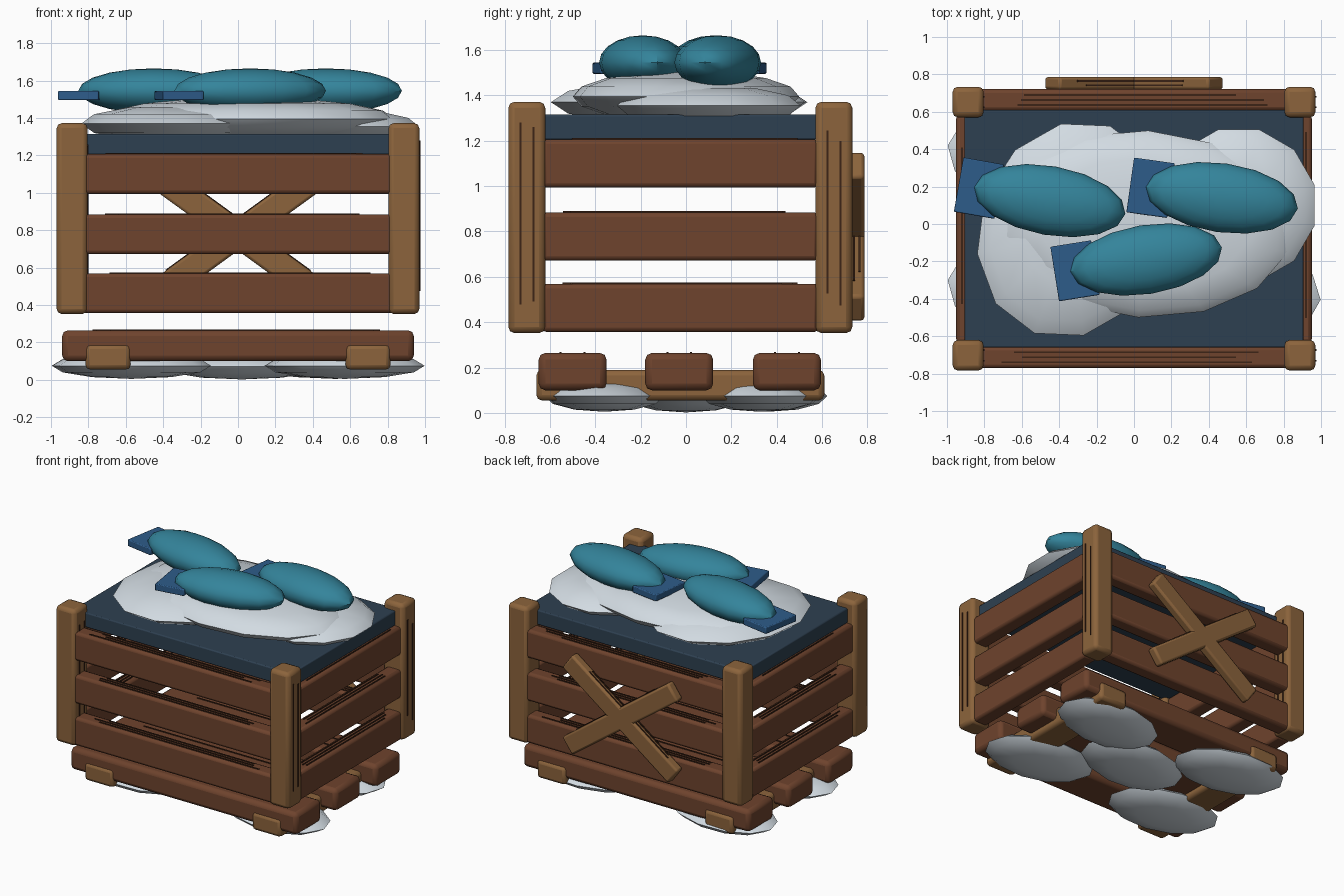
import bpy
import random
from math import radians
from mathutils import Matrix, Vector, Euler

random.seed(4)
if "Cube" in bpy.data.objects:
    bpy.data.objects.remove(bpy.data.objects["Cube"])


def material(name, r, g, b):
    m = bpy.data.materials.new(name)
    m.use_nodes = True
    m.diffuse_color = (r, g, b, 1)
    m.node_tree.nodes["Principled BSDF"].inputs["Base Color"].default_value = (r, g, b, 1)
    return m


BROWN = material("red brown wood", 0.156, 0.056, 0.026)
TAN = material("tan wood", 0.262, 0.127, 0.045)
GRAIN = material("dark grain", 0.045, 0.017, 0.008)
NAVY = material("navy lid", 0.027, 0.051, 0.082)
SNOW = material("snow white", 0.645, 0.708, 0.76)
TEAL = material("teal skin", 0.034, 0.231, 0.328)
BLUE = material("blue fin", 0.027, 0.107, 0.254)


def finish(obj, name, mat):
    obj.name = name
    obj.data.materials.append(mat)
    bpy.ops.object.shade_smooth_by_angle(angle=radians(40))
    return obj


def box(name, loc, size, mat, rot=(0, 0, 0), bevel=0.0):
    """Box with optional rounded edges."""
    bpy.ops.mesh.primitive_cube_add(size=1, location=loc, rotation=rot)
    obj = bpy.context.object
    obj.data.transform(Matrix.Diagonal((*size, 1)))
    if bevel:
        mod = obj.modifiers.new("rounded edges", "BEVEL")
        mod.width, mod.segments = bevel, 2
    return finish(obj, name, mat)


def blob(name, loc, radii, mat, turn=0, segments=12, rings=6):
    """Flattened ball."""
    bpy.ops.mesh.primitive_uv_sphere_add(segments=segments, ring_count=rings, location=loc,
                                         rotation=(0, 0, radians(turn)))
    obj = bpy.context.object
    obj.data.transform(Matrix.Diagonal((*radii, 1)))
    finish(obj, name, mat)
    bpy.ops.object.shade_smooth()
    return obj


def plank(name, loc, size, mat, rot=(0, 0, 0), bevel=0.02, lines=3):
    """Timber along its own x, with thin grain strips on its own top."""
    box(name, loc, size, mat, rot, bevel)
    turn = Euler(rot).to_matrix()
    for i in range(lines):
        across = ((i + 0.5) / lines - 0.5) * size[1] * 0.7
        long = size[0] * random.uniform(0.68, 0.82)
        shift = random.uniform(-0.03, 0.03) * size[0]
        offset = turn @ Vector((shift, across, size[2] / 2 + 0.001))
        box(name + "_grain", Vector(loc) + offset, (long, 0.009, 0.008), GRAIN, rot)


CY = -0.025          # middle of the crate front to back
SLATS = (0.463, 0.778, 1.1)

# Crate: corner posts
for sx in (-1, 1):
    for sy in (-1, 1):
        plank("corner_post", (sx * 0.887, CY + sy * 0.677, 0.862), (1.02, 0.163, 0.165),
              TAN, (0, radians(90), 0), 0.027, 2)

# Crate: slats on all four sides
for z in SLATS:
    for s in (-1, 1):
        plank("long_slat", (0, CY + s * 0.688, z), (1.66, 0.115, 0.213), BROWN)
        plank("side_slat", (s * 0.893, CY, z), (1.22, 0.115, 0.213), BROWN, (0, 0, radians(90)))

# Lid
box("lid", (0, CY, 1.26), (1.81, 1.27, 0.11), NAVY, bevel=0.008)

# Cross brace on the back
for s in (-1, 1):
    plank("cross_brace", (0, 0.753, 0.777), (1.085, 0.068, 0.14), TAN,
          (0, radians(s * 36), 0), 0.015, 2)

# Pallet: three boards over two skids
for y in (-0.5, -0.03, 0.445):
    plank("pallet_board", (0, y, 0.182), (1.88, 0.3, 0.165), BROWN, bevel=0.03, lines=2)
for s in (-1, 1):
    box("pallet_skid", (s * 0.695, CY, 0.122), (0.24, 1.27, 0.135), TAN, bevel=0.025)

# Snow patches under the pallet
blob("ground_snow", (0.02, 0, 0.072), (0.43, 0.27, 0.07), SNOW, 5)
for x, y, turn in ((-0.57, -0.36, -8), (0.57, -0.36, -6), (-0.57, 0.36, -8), (0.52, 0.33, 6)):
    blob("ground_snow", (x, y, 0.075), (0.43, 0.265, 0.07), SNOW, turn)

# Snow heap on the lid
blob("snow_heap", (0.05, 0.0, 1.395), (0.8, 0.5, 0.115), SNOW, -3, 14, 8)
blob("snow_heap", (-0.33, -0.03, 1.37), (0.5, 0.59, 0.1), SNOW, -20)
blob("snow_heap", (0.56, 0.1, 1.355), (0.42, 0.42, 0.09), SNOW, -15)

# Fish with flat tails
for x, y, turn in ((-0.45, 0.125, -10), (0.47, 0.14, -8), (0.065, -0.19, 9)):
    blob("fish_body", (x, y, 1.545), (0.41, 0.185, 0.12), TEAL, turn, 16, 10)
    back = Matrix.Rotation(radians(turn), 3, "Z") @ Vector((-0.385, 0, 0))
    box("fish_tail", (x + back.x, y + back.y, 1.52), (0.22, 0.295, 0.05), BLUE,
        (0, 0, radians(turn)), 0.006)
